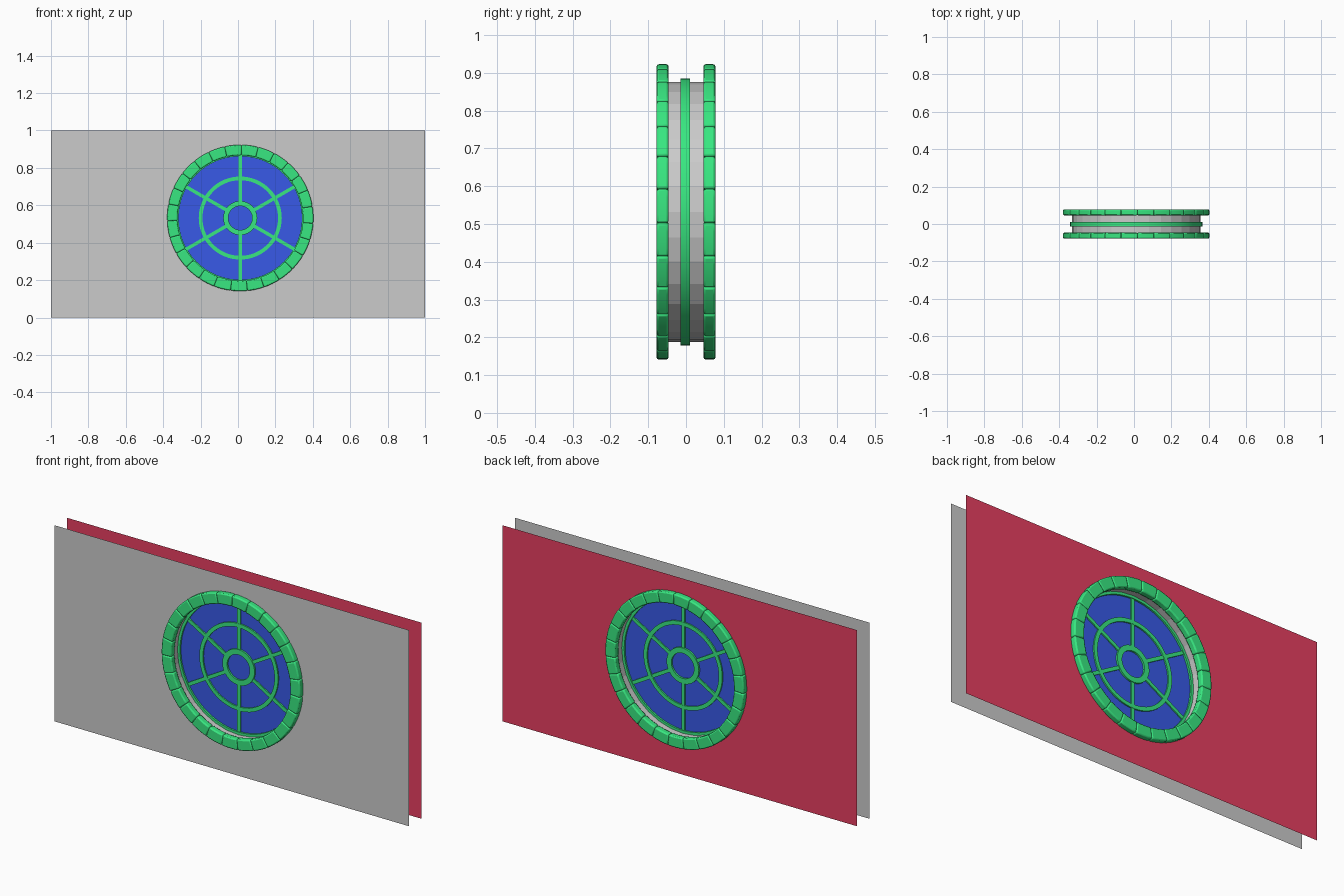
import bpy, bmesh, math
from mathutils import Matrix, Vector

if "Cube" in bpy.data.objects:
    bpy.data.objects.remove(bpy.data.objects["Cube"])

CX, CZ = 0.012, 0.532      # window centre
YM = -0.002                # plane of the glazing
WALL_Y = 0.05
HOLE_R = 0.344
SEG = 32


def material(name, rgb):
    m = bpy.data.materials.new(name)
    m.diffuse_color = (*rgb, 1)
    m.use_nodes = True
    m.node_tree.nodes["Principled BSDF"].inputs["Base Color"].default_value = m.diffuse_color
    return m


GREEN = material("green", (0.04, 0.8, 0.22))
BLUE = material("blue", (0.04, 0.1, 0.8))
RED = material("red", (0.8, 0.05, 0.12))


def finish(name, bm, mat=None, smooth=None):
    me = bpy.data.meshes.new(name)
    bm.to_mesh(me)
    bm.free()
    ob = bpy.data.objects.new(name, me)
    bpy.context.collection.objects.link(ob)
    if mat:
        me.materials.append(mat)
    if smooth:
        bpy.ops.object.select_all(action='DESELECT')
        ob.select_set(True)
        bpy.context.view_layer.objects.active = ob
        bpy.ops.object.shade_smooth_by_angle(angle=math.radians(smooth))
    return ob


def polar(r, a, y):
    return Vector((CX + r * math.cos(a), y, CZ + r * math.sin(a)))


def sweep(bm, profile, a0, a1, steps, closed):
    """Sweep a closed (radius, y) profile around the window centre."""
    count = steps if closed else steps + 1
    rows = [[bm.verts.new(polar(r, a0 + (a1 - a0) * i / steps, y)) for r, y in profile]
            for i in range(count)]
    n = len(profile)
    for i in range(steps):
        p, q = rows[i], rows[(i + 1) % count]
        for j in range(n):
            k = (j + 1) % n
            bm.faces.new((p[j], p[k], q[k], q[j]))
    if not closed:
        bm.faces.new(rows[0])
        bm.faces.new(rows[-1])
    bmesh.ops.recalc_face_normals(bm, faces=bm.faces)


def rect(r0, r1, y0, y1):
    return [(r0, y0), (r1, y0), (r1, y1), (r0, y1)]


# Thin walls with a round opening
def wall(name, y, mat):
    bm = bmesh.new()
    outer = [bm.verts.new((x, y, z)) for x, z in ((-1, 0), (1, 0), (1, 1), (-1, 1))]
    hole = [bm.verts.new(polar(HOLE_R, math.tau * i / SEG, y)) for i in range(SEG)]
    edges = [bm.edges.new((loop[i - 1], loop[i]))
             for loop in (outer, hole) for i in range(len(loop))]
    bmesh.ops.triangle_fill(bm, edges=edges, use_beauty=True)
    for f in bm.faces:
        f.normal_update()
        if f.normal.y * y < 0:
            f.normal_flip()
    return finish(name, bm, mat)


wall("front_wall", -WALL_Y, None)
wall("back_wall", WALL_Y, RED)

# Lining of the opening between the walls
bm = bmesh.new()
rows = [[bm.verts.new(polar(HOLE_R, math.tau * i / SEG, y)) for i in range(SEG)]
        for y in (-WALL_Y, WALL_Y)]
for i in range(SEG):
    bm.faces.new((rows[0][i - 1], rows[0][i], rows[1][i], rows[1][i - 1]))
finish("opening_lining", bm)

# Rings of bevelled stones around the opening on both sides
STONES = 27
for name, y0, y1 in (("front_stone_ring", -0.078, -0.046), ("back_stone_ring", 0.046, 0.078)):
    bm = bmesh.new()
    for i in range(STONES):
        a = math.radians(89) + math.tau * i / STONES
        sweep(bm, rect(0.335, 0.391, y0, y1), a, a + math.tau / STONES, 4, False)
    ring = finish(name, bm, GREEN, 40)
    bev = ring.modifiers.new("bevel", 'BEVEL')
    bev.width = 0.006
    bev.segments = 2
    bev.limit_method = 'ANGLE'
    bev.angle_limit = math.radians(40)

# Window frame rings
for name, r0, r1, d in (("outer_frame", 0.33, 0.353, 0.012),
                        ("middle_ring", 0.202, 0.222, 0.010),
                        ("hub_ring", 0.064, 0.091, 0.012)):
    bm = bmesh.new()
    sweep(bm, rect(r0, r1, YM - d, YM + d), 0, math.tau, 64, True)
    finish(name, bm, GREEN, 30)

# Six spokes from hub to frame
bm = bmesh.new()
for i in range(6):
    turn = Matrix.Translation((CX, YM, CZ)) @ Matrix.Rotation(math.radians(30 + 60 * i), 4, 'Y')
    shape = Matrix.Translation((0.21, 0, 0)) @ Matrix.Diagonal((0.26, 0.018, 0.018, 1))
    bmesh.ops.create_cube(bm, size=1, matrix=turn @ shape)
finish("spokes", bm, GREEN)

# Glass pane
bm = bmesh.new()
bmesh.ops.create_cone(bm, cap_ends=True, segments=64, radius1=0.34, radius2=0.34, depth=0.006,
                      matrix=Matrix.Translation((CX, YM, CZ)) @ Matrix.Rotation(math.pi / 2, 4, 'X'))
finish("glass_pane", bm, BLUE)
